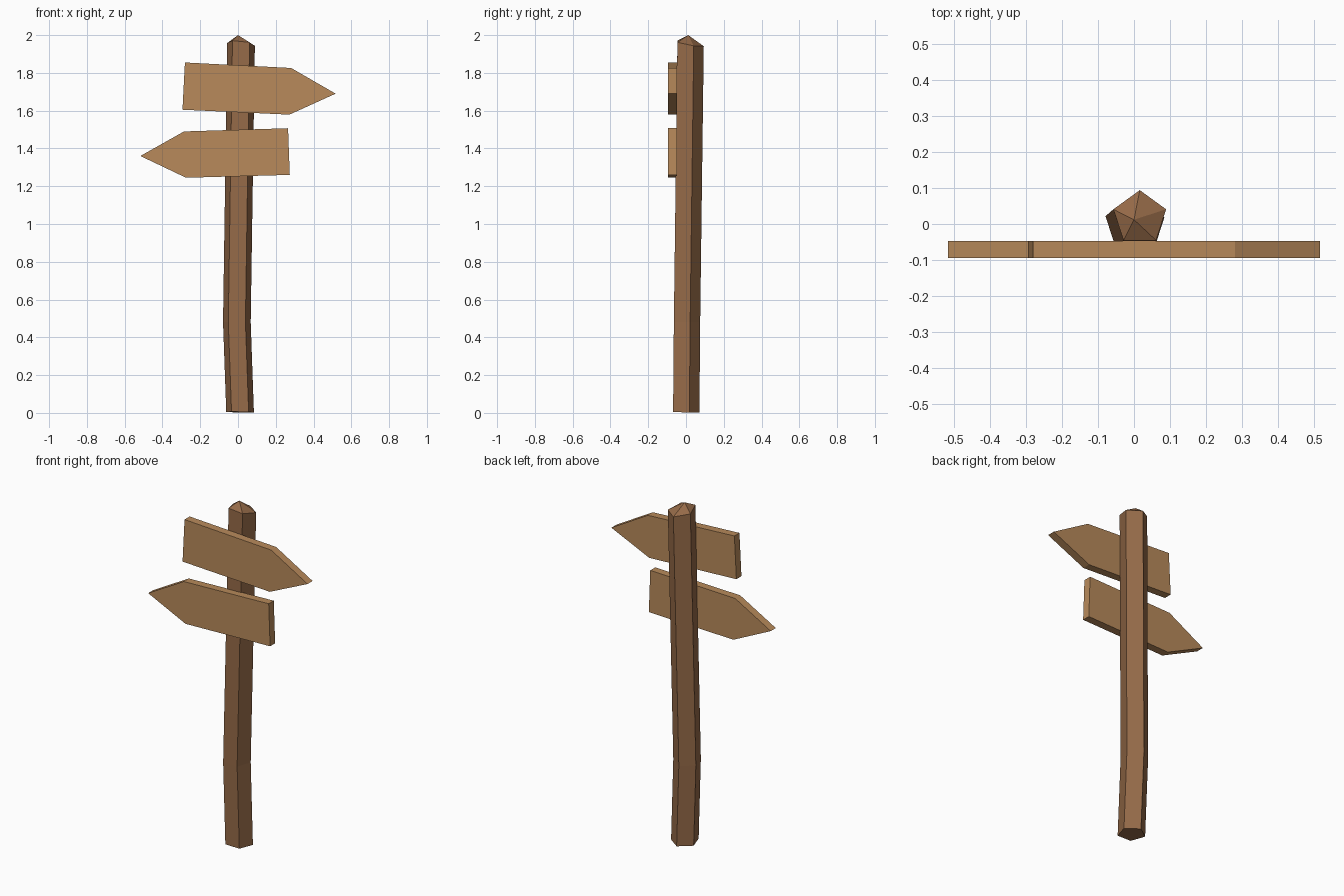
import bpy, bmesh, math

if "Cube" in bpy.data.objects:
    bpy.data.objects.remove(bpy.data.objects["Cube"])


def material(name, rgb):
    # sRGB 0-255 to linear
    lin = [((c / 255 + 0.055) / 1.055) ** 2.4 for c in rgb]
    m = bpy.data.materials.new(name)
    m.diffuse_color = (*lin, 1)
    m.use_nodes = True
    m.node_tree.nodes["Principled BSDF"].inputs["Base Color"].default_value = m.diffuse_color
    return m


def finish(bm, name, mat):
    bmesh.ops.recalc_face_normals(bm, faces=bm.faces[:])
    me = bpy.data.meshes.new(name)
    bm.to_mesh(me)
    bm.free()
    me.materials.append(mat)
    ob = bpy.data.objects.new(name, me)
    bpy.context.collection.objects.link(ob)
    return ob


dark_wood = material("dark wood", (149, 106, 72))
light_wood = material("light wood", (184, 138, 91))

# Post: slightly crooked five-sided trunk with a slanted rim and a low peak
# each ring: centre x, centre y, z, slope along x, slope along y
rings = [(0.011, -0.006, 0.004, -0.02, -0.03),
         (-0.006, -0.002, 0.48, 0.0, 0.0),
         (0.016, 0.017, 1.955, -0.1, -0.18)]
R = 0.077
bm = bmesh.new()
loops = []
for cx, cy, z, sx, sy in rings:
    loop = []
    for i in range(5):
        a = math.radians(90 + 72 * i)
        dx, dy = R * math.cos(a), R * math.sin(a)
        loop.append(bm.verts.new((cx + dx, cy + dy, max(0, z + sx * dx + sy * dy))))
    loops.append(loop)
for lo, hi in zip(loops, loops[1:]):
    for i in range(5):
        j = (i + 1) % 5
        bm.faces.new((lo[i], lo[j], hi[j], hi[i]))
bm.faces.new(loops[0])
peak = bm.verts.new((0.0, 0.012, 2.0))
for i in range(5):
    bm.faces.new((loops[-1][i], loops[-1][(i + 1) % 5], peak))
finish(bm, "post", dark_wood)


# Arrow boards: outline in x, z extruded through the thickness
def board(name, outline, y0=-0.094, y1=-0.047):
    bm = bmesh.new()
    face = bm.faces.new([bm.verts.new((x, y0, z)) for x, z in outline])
    ext = bmesh.ops.extrude_face_region(bm, geom=[face], use_keep_orig=True)
    verts = [g for g in ext["geom"] if isinstance(g, bmesh.types.BMVert)]
    bmesh.ops.translate(bm, verts=verts, vec=(0, y1 - y0, 0))
    finish(bm, name, light_wood)


board("upper_arrow_board", [(-0.281, 1.855), (0.281, 1.826), (0.517, 1.69),
                            (0.272, 1.579), (-0.294, 1.605)])
board("lower_arrow_board", [(0.265, 1.507), (0.274, 1.26), (-0.275, 1.245),
                            (-0.517, 1.36), (-0.286, 1.49)])
